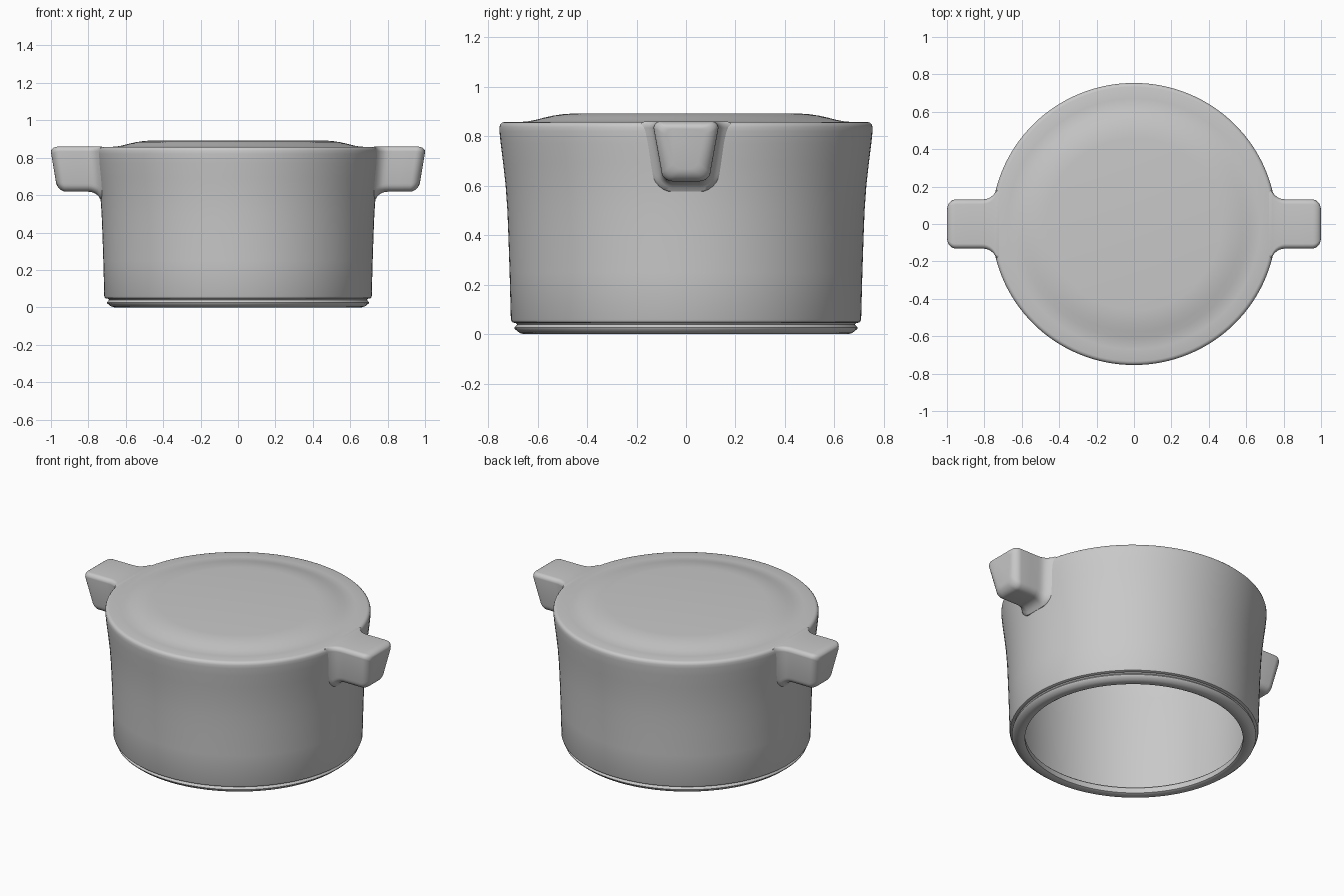
import bpy
import bmesh
import math

cube = bpy.data.objects.get("Cube")
if cube:
    bpy.data.objects.remove(cube, do_unlink=True)

# Single grey material
GREY = (0.58, 0.58, 0.58, 1.0)
grey = bpy.data.materials.new("plain grey")
grey.use_nodes = True
grey.diffuse_color = GREY
bsdf = grey.node_tree.nodes["Principled BSDF"]
bsdf.inputs["Base Color"].default_value = GREY
bsdf.inputs["Roughness"].default_value = 0.6


def make_object(name, bm):
    bmesh.ops.recalc_face_normals(bm, faces=bm.faces)
    mesh = bpy.data.meshes.new(name)
    bm.to_mesh(mesh)
    bm.free()
    mesh.materials.append(grey)
    obj = bpy.data.objects.new(name, mesh)
    bpy.context.collection.objects.link(obj)
    bpy.ops.object.select_all(action="DESELECT")
    bpy.context.view_layer.objects.active = obj
    obj.select_set(True)
    bpy.ops.object.shade_smooth_by_angle(angle=math.radians(40))


def lathe(name, profile, closed=False, steps=128, widen=1.01):
    """Revolve (radius, height) points around z, slightly wider along x."""
    bm = bmesh.new()
    verts = [bm.verts.new((r, 0, z)) for r, z in profile]
    pairs = list(zip(verts, verts[1:]))
    if closed:
        pairs.append((verts[-1], verts[0]))
    edges = [bm.edges.new(p) for p in pairs]
    bmesh.ops.spin(bm, geom=verts + edges, cent=(0, 0, 0), axis=(0, 0, 1),
                   angle=math.tau, steps=steps, use_duplicate=False)
    bmesh.ops.remove_doubles(bm, verts=bm.verts, dist=1e-5)
    for v in bm.verts:
        v.co.x *= widen
    make_object(name, bm)


# Thin hollow body: inner ceiling and wall, lower lip, flared outer wall, raised top
lathe("pot_body", [
    (0, 0.874), (0.47, 0.874), (0.54, 0.864), (0.61, 0.847), (0.70, 0.84),
    (0.729, 0.83), (0.731, 0.79), (0.721, 0.69), (0.703, 0.50),
    (0.694, 0.25), (0.688, 0.046), (0.695, 0.046), (0.704, 0.050),
    (0.708, 0.060), (0.713, 0.25), (0.718, 0.40), (0.722, 0.50),
    (0.729, 0.60), (0.739, 0.69), (0.749, 0.77), (0.754, 0.82),
    (0.754, 0.838), (0.751, 0.848), (0.744, 0.855), (0.734, 0.858),
    (0.67, 0.858), (0.64, 0.860), (0.61, 0.866), (0.575, 0.875),
    (0.54, 0.883), (0.50, 0.889), (0.46, 0.892), (0, 0.892),
])

# Bevelled foot ring under the body
lathe("foot_ring", [
    (0.62, 0.006), (0.63, 0.001), (0.655, 0.0), (0.672, 0.005),
    (0.692, 0.021), (0.694, 0.027), (0.688, 0.034), (0.682, 0.040),
    (0.690, 0.048), (0.63, 0.048), (0.622, 0.04),
], closed=True)


def section(bm, x, w_top, w_bot, z_bot, z_top, r_top, r_bot):
    """Rounded trapezoid across a handle, leaning inward like the wall."""
    slant = 0.025 + 0.015 * max(0, (x - 0.8) / 0.2)
    corners = [(w_top, z_top, 0, r_top), (-w_top, z_top, 90, r_top),
               (-w_bot, z_bot, 180, r_bot), (w_bot, z_bot, 270, r_bot)]
    ring = []
    for y, z, start, r in corners:
        cy = y - math.copysign(r, y)
        cz = z - r if start < 180 else z + r
        for i in range(7):
            a = math.radians(start + 15 * i)
            py, pz = cy + r * math.cos(a), cz + r * math.sin(a)
            ring.append(bm.verts.new((x - slant * (0.83 - pz) / 0.24, py, pz)))
    return ring


def fillet(x, start, radius):
    """Extra thickness of a concave fillet, ending where it meets the wall."""
    dx = min(max(start - x, 0), 0.96 * radius)
    return radius - math.sqrt(radius * radius - dx * dx)


def handle(name, side):
    bm = bmesh.new()
    rings = []
    # Root flaring into the wall
    for x in (0.70, 0.733, 0.737, 0.742, 0.748, 0.755, 0.762, 0.77,
              0.78, 0.79, 0.805, 0.825, 0.88):
        spread = fillet(x, 0.803, 0.06)
        rings.append(section(
            bm, x, 0.131 + fillet(x, 0.81, 0.08), 0.10 + spread,
            0.618 - fillet(x, 0.819, 0.06),
            0.855 if x < 0.72 else 0.86, 0.026, 0.045 + spread))
    # Rounded tip
    tip = 0.05
    for i in range(8):
        a = math.radians(90 * i / 7)
        d = tip * (1 - math.cos(a))
        rings.append(section(bm, 1 - tip + tip * math.sin(a), 0.131 - d,
                             0.10 - d, 0.618 + d, 0.86 - d * 0.6,
                             0.026, 0.045 - 0.2 * d))
    n = len(rings[0])
    for a, b in zip(rings, rings[1:]):
        for i in range(n):
            j = (i + 1) % n
            bm.faces.new((a[i], a[j], b[j], b[i]))
    bm.faces.new(rings[-1])
    bm.faces.new(rings[0][::-1])
    for v in bm.verts:
        v.co.x *= side
    make_object(name, bm)


handle("left_handle", 1)
handle("right_handle", -1)
